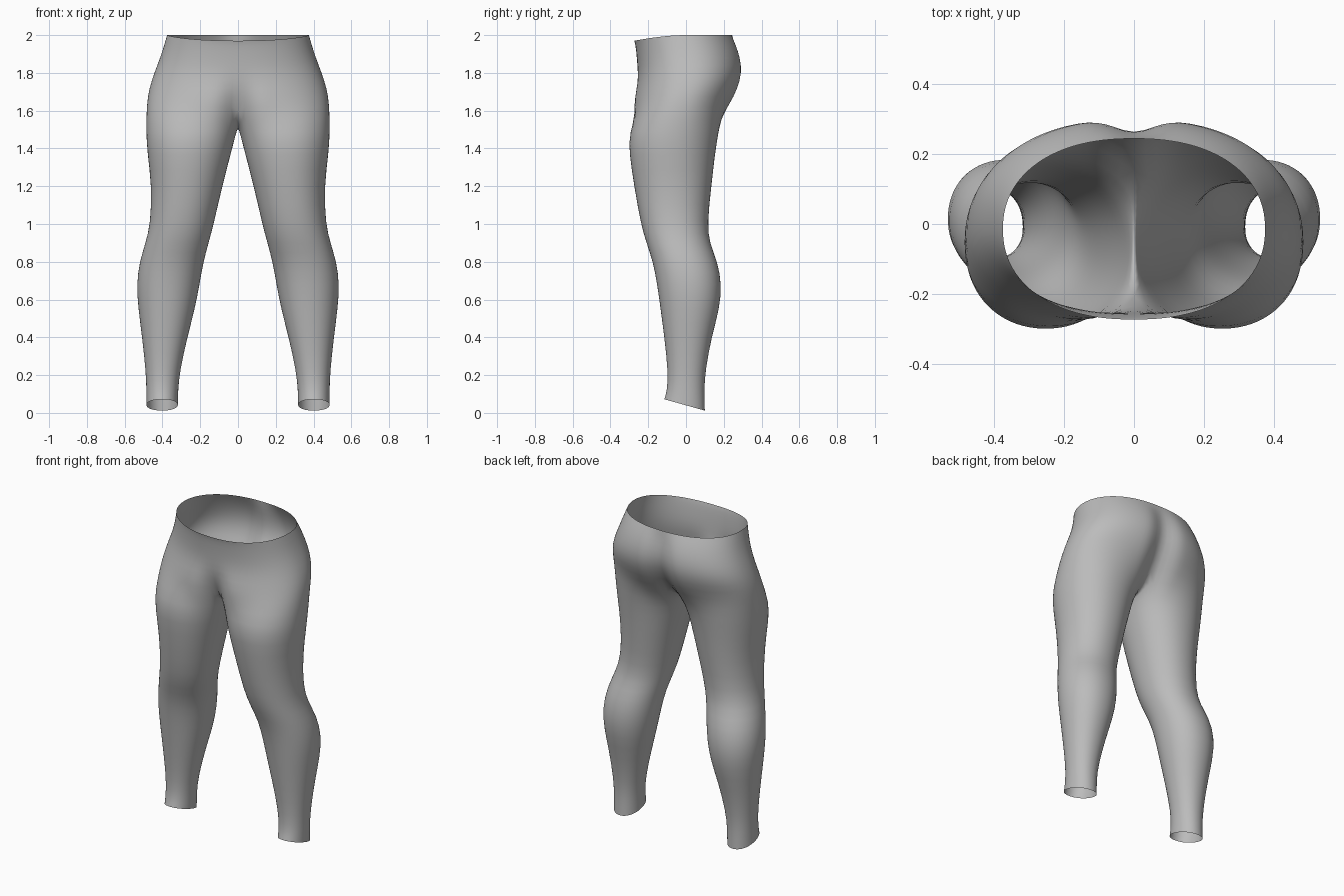
import bpy, bmesh
from math import sin, cos, pi, exp, radians

cube = bpy.data.objects.get("Cube")
if cube:
    bpy.data.objects.remove(cube)

N = 36          # points round a leg
OUT = 30        # steps of a leg ring that carry on up into the hips


def power(v, p):
    return abs(v) ** p * (1 if v >= 0 else -1)


# Leg rings: height, inner x, outer x, front y, back y
LEG = [
    (0.04, .318, .485, -.115, .10), (0.12, .317, .485, -.10, .097),
    (0.22, .308, .488, -.095, .102), (0.40, .268, .508, -.115, .135),
    (0.55, .228, .528, -.135, .178), (0.68, .203, .538, -.153, .19),
    (0.80, .183, .522, -.175, .168), (0.90, .155, .490, -.21, .125),
    (1.00, .128, .464, -.24, .113), (1.20, .083, .457, -.275, .135),
    (1.38, .035, .481, -.302, .155), (1.48, .010, .487, -.303, .172),
]
# Hip rings: height, outer x, front y, back y, front dip, back cleft
HIPS = [
    (1.63, .485, -.290, .240, .085, .08), (1.72, .470, -.268, .285, .02, .065),
    (1.80, .444, -.255, .306, 0, .05), (1.88, .412, -.260, .298, 0, .04),
    (1.95, .390, -.268, .272, 0, .025), (2.00, .376, -.274, .245, 0, 0),
]


def leg_ring(z, x0, x1, y0, y1):
    """Closed ring, starting at the inner front and going round the outside."""
    pts = []
    for i in range(N):
        a = radians(-60 + 360 * i / N)
        x = (x0 + x1) / 2 + (x1 - x0) / 2 * power(sin(a), .95)
        y = (y0 + y1) / 2 - (y1 - y0) / 2 * power(cos(a), .95)
        tilt = -.28 * y if z < .1 else 0
        pts.append((x, y, z + tilt))
    return pts


def hip_ring(z, x1, y0, y1, dip, cleft):
    """Half ring from the front centre round the side to the back centre."""
    pts = []
    for i in range(OUT + 1):
        a = pi * i / OUT
        x = x1 * power(sin(a), .88) if 0 < i < OUT else 0
        y = (y0 + y1) / 2 - (y1 - y0) / 2 * power(cos(a), .92)
        near = exp(-(x / .065) ** 2)
        y += near * (dip if a < pi / 2 else -cleft)
        sag = .03 * max(0, cos(a)) ** 1.5 if z > 1.99 else 0
        pts.append((x, y, z - sag))
    return pts


bm = bmesh.new()


def add(points):
    return [bm.verts.new(p) for p in points]


def bridge(low, high, count):
    for i in range(count):
        j = (i + 1) % len(low)
        bm.faces.new((low[i], low[j], high[j], high[i]))


# Leg, from ankle hem to the top of the thigh
rings = [add(leg_ring(*row)) for row in LEG]

# Crotch ring: hip half ring closed by a U-shaped seam on the centre plane
half = hip_ring(*HIPS[0])
front, back = half[0], half[-1]
seam = []
for k in range(1, N - OUT):
    t = k / (N - OUT)
    seam.append((0, back[1] + (front[1] - back[1]) * t, HIPS[0][0] - .12 * sin(pi * t) ** .8))
rings.append(add(half + seam))
for low, high in zip(rings, rings[1:]):
    bridge(low, high, N)

# Hips, up to the waist hem
lower = rings[-1][:OUT + 1]
for row in HIPS[1:]:
    upper = add(hip_ring(*row))
    bridge(lower, upper, OUT)
    lower = upper

mesh = bpy.data.meshes.new("leggings")
bm.to_mesh(mesh)
bm.free()
leggings = bpy.data.objects.new("leggings", mesh)
bpy.context.collection.objects.link(leggings)

# Plain grey fabric
fabric = bpy.data.materials.new("grey fabric")
fabric.use_nodes = True
grey = (.5, .5, .5, 1)
fabric.diffuse_color = grey
fabric.node_tree.nodes["Principled BSDF"].inputs["Base Color"].default_value = grey
mesh.materials.append(fabric)

# Mirror to the other leg and round off
mirror = leggings.modifiers.new("mirror", 'MIRROR')
mirror.use_clip = True
mirror.merge_threshold = .0005
smooth = leggings.modifiers.new("smooth", 'SUBSURF')
smooth.levels = smooth.render_levels = 1
for face in mesh.polygons:
    face.use_smooth = True
